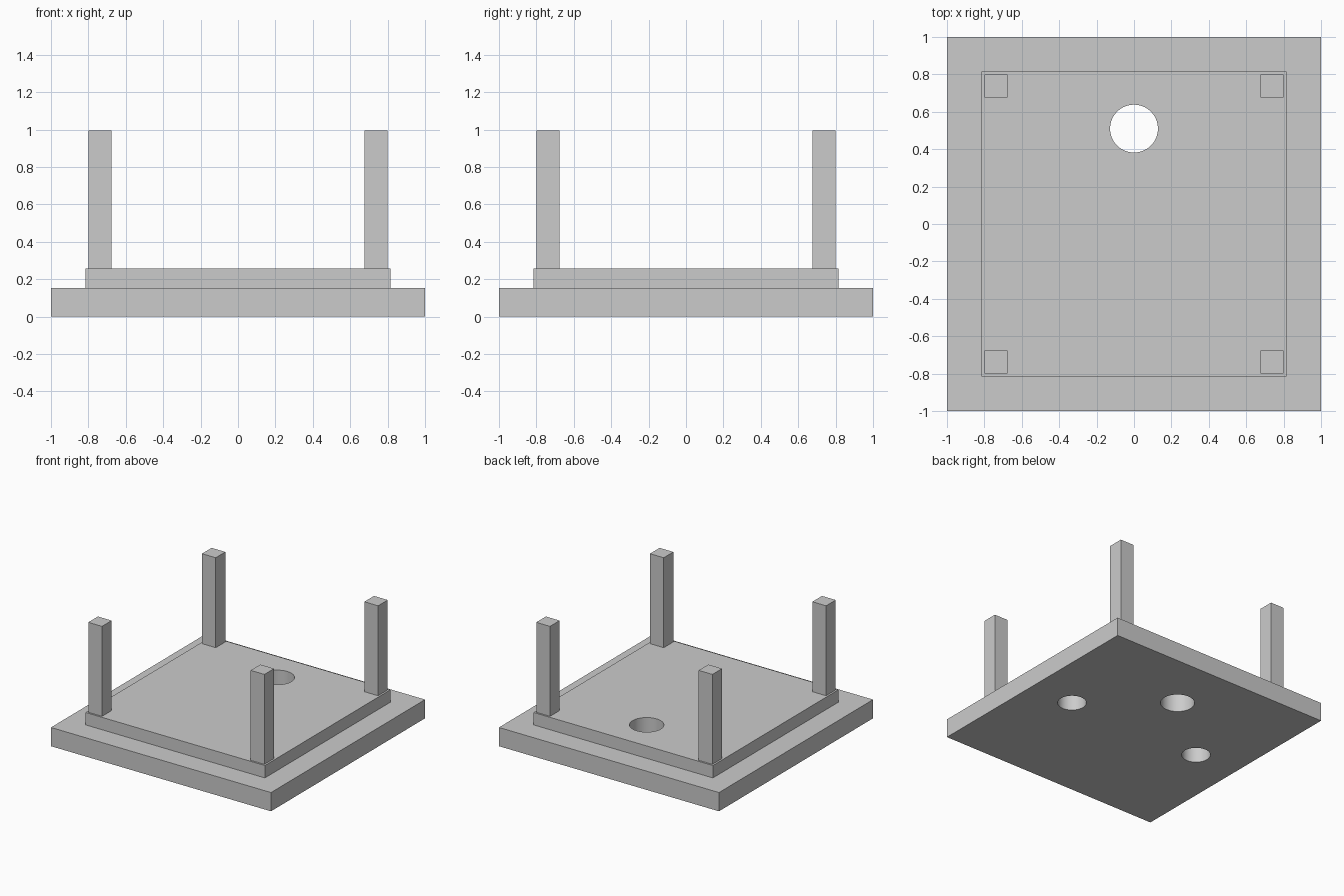
import bpy

cube = bpy.data.objects.get("Cube")
if cube:
    bpy.data.objects.remove(cube, do_unlink=True)

grey = bpy.data.materials.new("plain_grey")
grey.use_nodes = True
colour = (0.6, 0.6, 0.6, 1)
grey.diffuse_color = colour
grey.node_tree.nodes["Principled BSDF"].inputs["Base Color"].default_value = colour

BASE_TOP, PLATE_TOP, POST_TOP = 0.154, 0.256, 0.995


def box(name, x, y, width, z0, z1):
    """Square block centred on x, y between two heights."""
    bpy.ops.mesh.primitive_cube_add(size=1, location=(x, y, (z0 + z1) / 2))
    ob = bpy.context.object
    ob.name = name
    ob.scale = (width, width, z1 - z0)
    bpy.ops.object.transform_apply(location=False, rotation=False, scale=True)
    ob.data.materials.append(grey)
    return ob


def drill(ob, x, y, radius):
    """Cut a round vertical hole right through one block."""
    bpy.ops.mesh.primitive_cylinder_add(vertices=64, radius=radius, depth=2, location=(x, y, 0))
    cutter = bpy.context.object
    cutter.name = "hole_cutter"
    cutter.hide_render = True
    cutter.data.materials.append(grey)
    mod = ob.modifiers.new("hole", 'BOOLEAN')
    mod.operation = 'DIFFERENCE'
    mod.solver = 'EXACT'
    mod.object = cutter
    bpy.ops.object.select_all(action='DESELECT')
    bpy.context.view_layer.objects.active = ob
    ob.select_set(True)
    bpy.ops.object.modifier_apply(modifier=mod.name)
    bpy.data.objects.remove(cutter, do_unlink=True)


# Stepped base: wide slab with a smaller plate on top
base = box("base_slab", 0, 0, 2, 0, BASE_TOP)
plate = box("raised_plate", 0, 0, 1.63, BASE_TOP, PLATE_TOP)

# Through hole near the back
for part in (base, plate):
    drill(part, 0, 0.51, 0.128)

# Two side holes in the underside, closed above by the plate
for side in (-1, 1):
    drill(base, side * 0.61, 0, 0.108)

for part in (base, plate):
    bpy.ops.object.select_all(action='DESELECT')
    part.select_set(True)
    bpy.context.view_layer.objects.active = part
    bpy.ops.object.shade_smooth_by_angle(angle=0.6)

# Four corner posts
for x, side in ((-1, "right"), (1, "left")):
    for y, end in ((-1, "front"), (1, "back")):
        box(f"{end}_{side}_post", x * 0.738, y * 0.738, 0.125, PLATE_TOP, POST_TOP)
